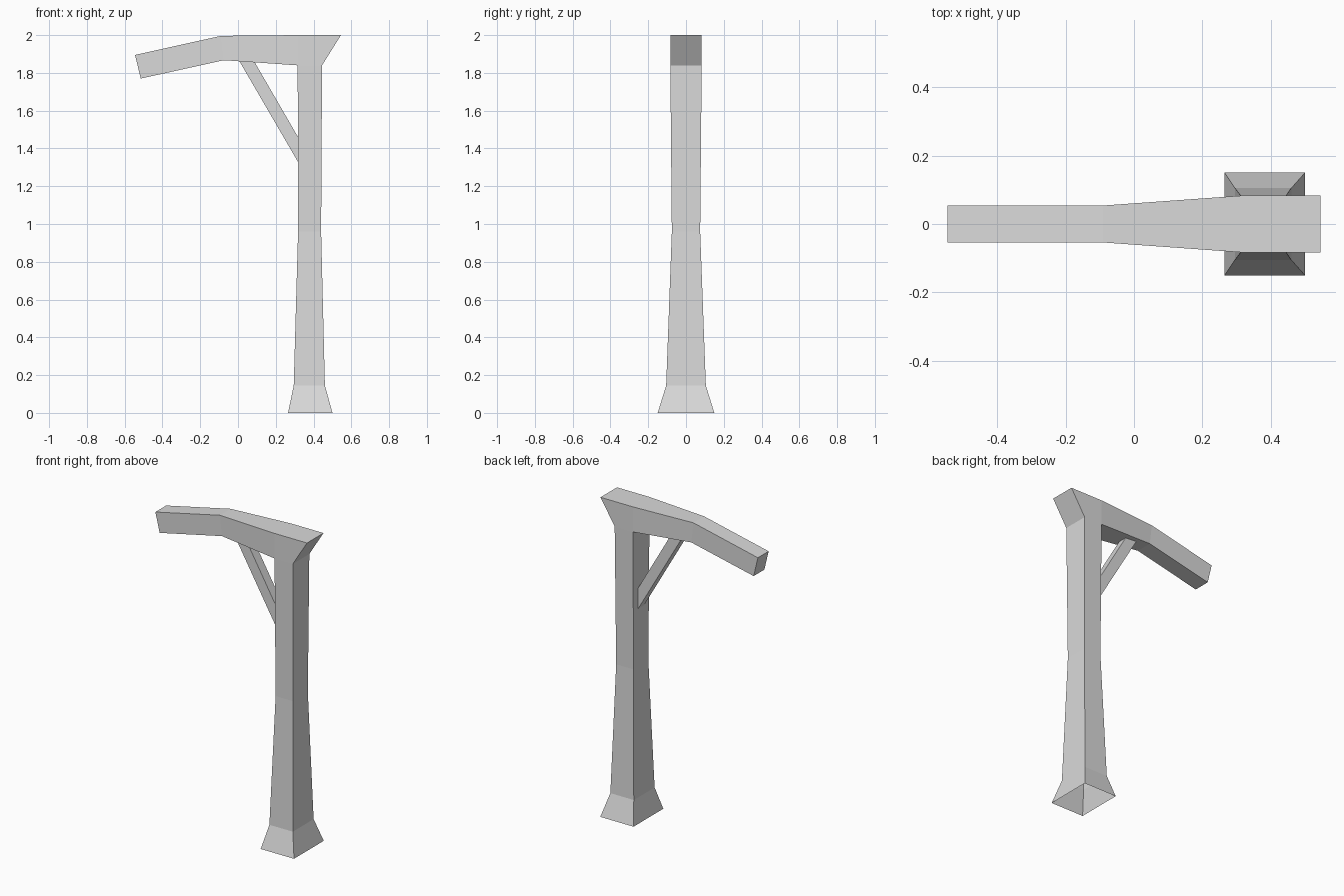
import bpy
import bmesh

cube = bpy.data.objects.get("Cube")
if cube:
    bpy.data.objects.remove(cube)

# Single flat material
grey = bpy.data.materials.new("plain_grey")
grey.use_nodes = True
colour = (0.7, 0.7, 0.7, 1)
grey.diffuse_color = colour
grey.node_tree.nodes["Principled BSDF"].inputs["Base Color"].default_value = colour


def loft(name, rings, cap_start=False, cap_end=False, skip=()):
    """Join four-cornered rings with quads; skip holds (span, side) pairs left open."""
    bm = bmesh.new()
    loops = [[bm.verts.new(p) for p in ring] for ring in rings]
    for span, (a, b) in enumerate(zip(loops, loops[1:])):
        for side in range(4):
            if (span, side) not in skip:
                nxt = (side + 1) % 4
                bm.faces.new((a[side], a[nxt], b[nxt], b[side]))
    if cap_start:
        bm.faces.new(loops[0][::-1])
    if cap_end:
        bm.faces.new(loops[-1])
    bmesh.ops.recalc_face_normals(bm, faces=bm.faces)
    mesh = bpy.data.meshes.new(name)
    bm.to_mesh(mesh)
    bm.free()
    mesh.materials.append(grey)
    obj = bpy.data.objects.new(name, mesh)
    bpy.context.collection.objects.link(obj)
    return obj


def level_ring(x0, x1, half, z):
    return [(x0, -half, z), (x1, -half, z), (x1, half, z), (x0, half, z)]


def upright_ring(low, high, half):
    (xl, zl), (xh, zh) = low, high
    return [(xl, -half, zl), (xl, half, zl), (xh, half, zh), (xh, -half, zh)]


# Tapered post with flared foot, open underneath
loft("post", [
    level_ring(0.265, 0.50, 0.15, 0),
    level_ring(0.295, 0.46, 0.105, 0.145),
    level_ring(0.318, 0.44, 0.075, 0.96),
    level_ring(0.316, 0.445, 0.083, 1.84),
])

# Bent top beam, open where it meets the post
loft("top_beam", [
    upright_ring((-0.515, 1.77), (-0.545, 1.895), 0.054),
    upright_ring((-0.075, 1.867), (-0.09, 1.996), 0.054),
    upright_ring((0.316, 1.84), (0.316, 2.0), 0.083),
    upright_ring((0.445, 1.84), (0.545, 2.0), 0.083),
], cap_start=True, cap_end=True, skip={(2, 0)})

# Diagonal brace between post and beam
loft("brace", [
    upright_ring((0.318, 1.328), (0.318, 1.46), 0.03),
    upright_ring((0.005, 1.866), (0.085, 1.862), 0.03),
], cap_start=True, cap_end=True)
